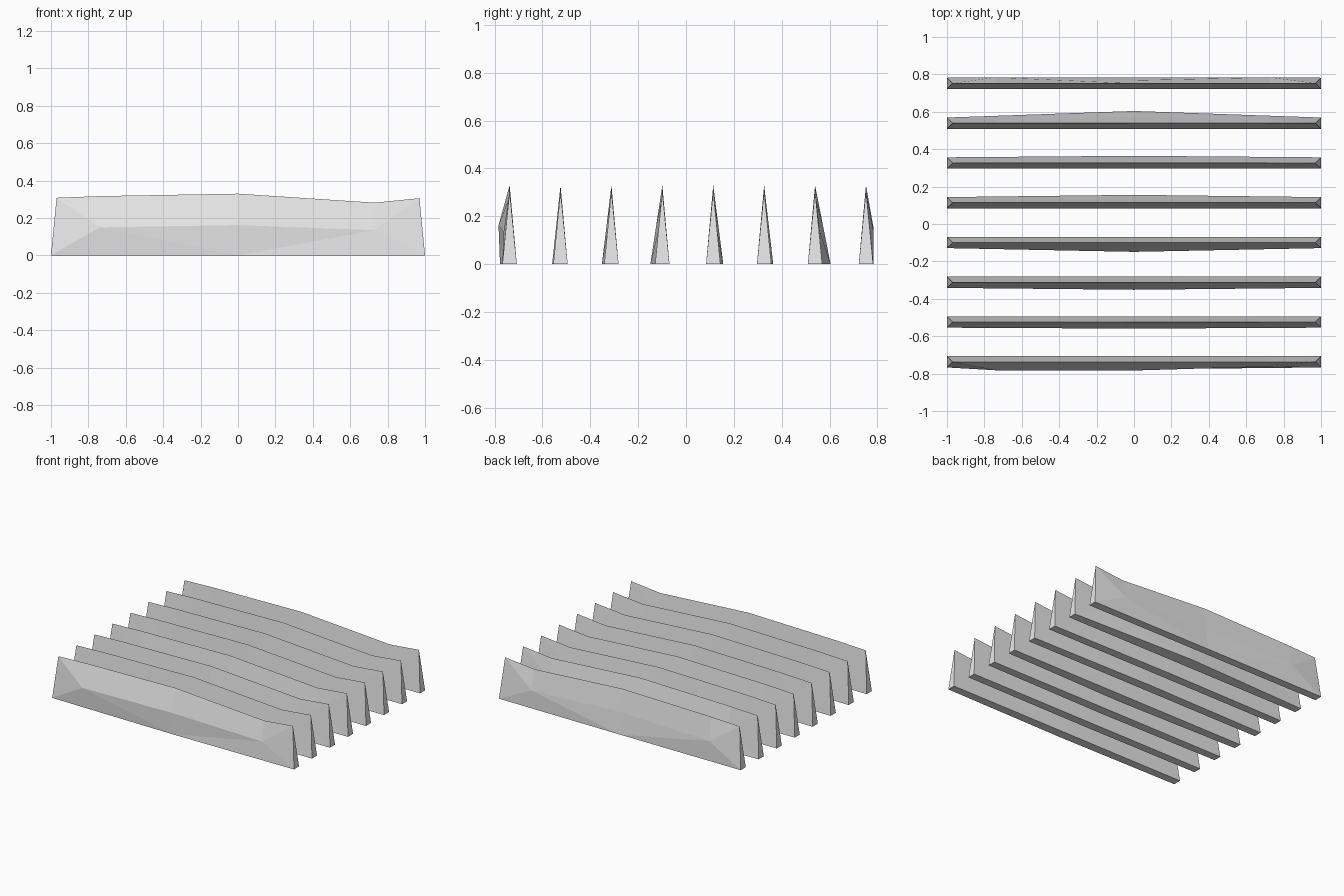
import bpy
import bmesh

cube = bpy.data.objects.get("Cube")
if cube:
    bpy.data.objects.remove(cube, do_unlink=True)

grey = bpy.data.materials.new("light grey")
grey.use_nodes = True
grey.diffuse_color = (0.8, 0.8, 0.8, 1)
grey.node_tree.nodes["Principled BSDF"].inputs["Base Color"].default_value = (0.8, 0.8, 0.8, 1)

HALF = 0.03                                   # half thickness at the foot
CREST = [(-0.97, 0.308), (-0.74, 0.317), (0, 0.33), (0.73, 0.282), (0.97, 0.306)]
WAIST = [(-0.74, 0.15), (0, 0.162), (0.73, 0.135)]


def add_side(bm, y, sign, crest, foot_push, bulge):
    """One sloping flank: foot, waist and crest joined by flat faces."""
    foot = [bm.verts.new((x, y + sign * (HALF + push), 0))
            for x, push in ((-1, 0), (0, foot_push), (1, 0))]
    waist = []
    for i, (x, z) in enumerate(WAIST):
        lean = foot_push if i == 1 else foot_push / 4
        out = (HALF + lean) * (1 - z / CREST[i + 1][1]) + bulge[i]
        waist.append(bm.verts.new((x, y + sign * out, z)))
    f, w, c = foot, waist, crest
    for face in ((f[0], w[0], c[0]), (f[0], f[1], w[0]), (f[1], w[1], w[0]),
                 (f[1], w[2], w[1]), (f[1], f[2], w[2]), (f[2], c[4], w[2]),
                 (w[0], w[1], c[2], c[1]), (w[1], w[2], c[3], c[2]),
                 (w[0], c[1], c[0]), (w[2], c[4], c[3])):
        bm.faces.new(face)
    return foot


def add_ridge(name, y, front_push=0, back_push=0,
              front_bulge=(0, 0, 0), back_bulge=(0, 0, 0)):
    bm = bmesh.new()
    crest = [bm.verts.new((x, y, z)) for x, z in CREST]
    front = add_side(bm, y, -1, crest, front_push, front_bulge)
    back = add_side(bm, y, 1, crest, back_push, back_bulge)
    # End triangles and flat underside
    bm.faces.new((front[0], crest[0], back[0]))
    bm.faces.new((front[2], crest[4], back[2]))
    bm.faces.new(front + back[::-1])
    bmesh.ops.recalc_face_normals(bm, faces=bm.faces)
    mesh = bpy.data.meshes.new(name)
    bm.to_mesh(mesh)
    bm.free()
    mesh.materials.append(grey)
    bpy.context.collection.objects.link(bpy.data.objects.new(name, mesh))


# Row of parallel ridges, each with its own slight swelling, front to back
ridges = [
    dict(front_push=0.01, front_bulge=(0.028, 0.026, 0.008)),
    dict(front_push=0.005),
    dict(front_push=0.01),
    dict(front_push=0.02),
    dict(back_push=0.012),
    dict(back_push=0.008),
    dict(back_push=0.035),
    dict(back_push=0.002, back_bulge=(0.016, 0, 0.016)),
]
for i, shape in enumerate(ridges):
    add_ridge(f"ridge_{i + 1}", -0.737 + 0.2127 * i, **shape)
